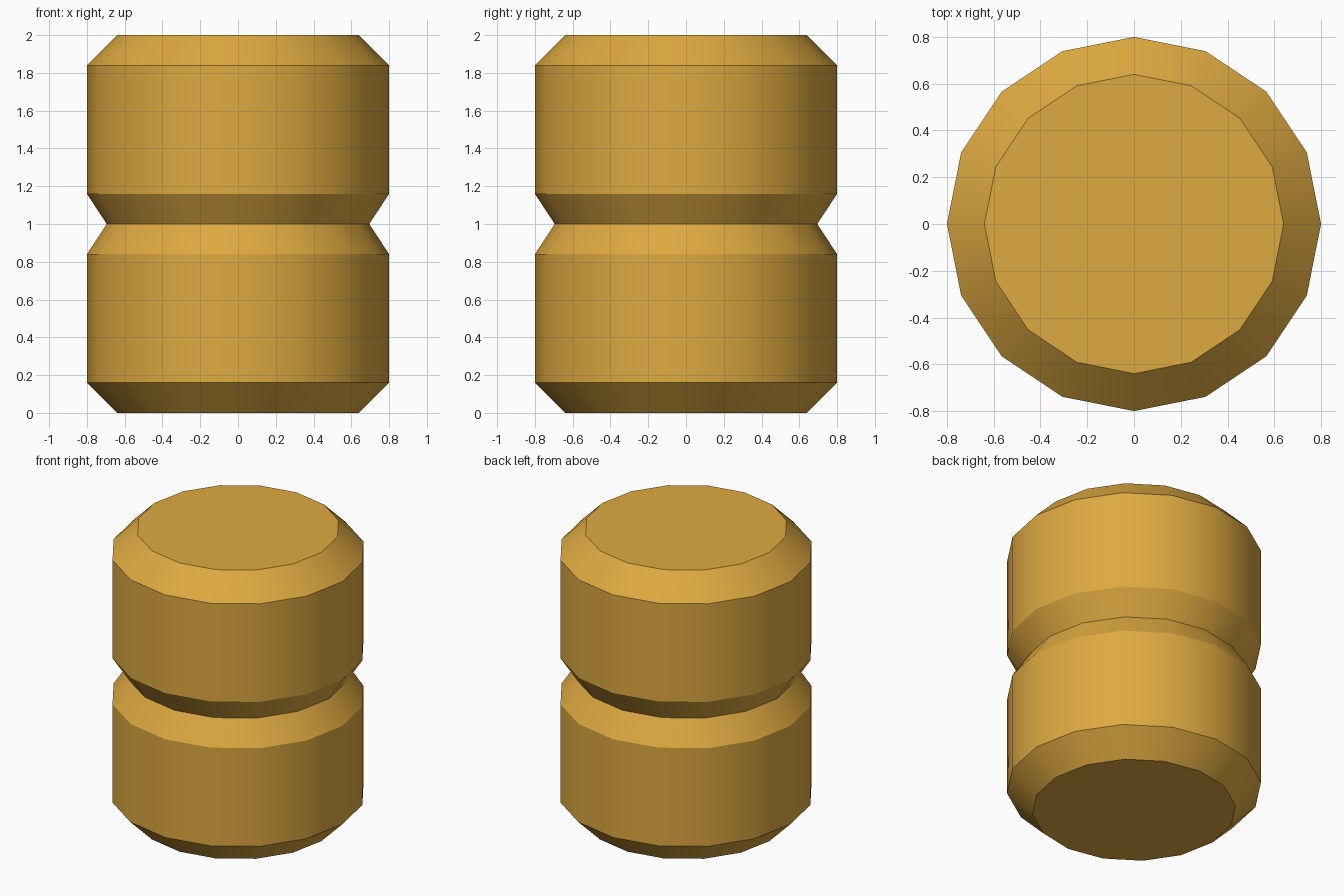
import bpy, bmesh, math

if "Cube" in bpy.data.objects:
    bpy.data.objects.remove(bpy.data.objects["Cube"])

SIDES = 16
# (radius, height) from bottom to top: two chamfered drums with a groove between
PROFILE = [(0.64, 0.0), (0.8, 0.16), (0.8, 0.84), (0.695, 1.0),
           (0.8, 1.16), (0.8, 1.84), (0.64, 2.0)]

gold = bpy.data.materials.new("warm gold")
gold.diffuse_color = (0.73, 0.40, 0.052, 1)
gold.use_nodes = True
gold.node_tree.nodes["Principled BSDF"].inputs["Base Color"].default_value = gold.diffuse_color

# Turned body
bm = bmesh.new()
rings = [[bm.verts.new((r * math.cos(2 * math.pi * i / SIDES),
                        r * math.sin(2 * math.pi * i / SIDES), z))
          for i in range(SIDES)] for r, z in PROFILE]
for low, high in zip(rings, rings[1:]):
    for i in range(SIDES):
        j = (i + 1) % SIDES
        bm.faces.new((low[i], low[j], high[j], high[i]))

# End caps
bm.faces.new(rings[0][::-1])
bm.faces.new(rings[-1])

mesh = bpy.data.meshes.new("double_drum")
bm.to_mesh(mesh)
bm.free()
mesh.materials.append(gold)
drum = bpy.data.objects.new("double_drum", mesh)
bpy.context.collection.objects.link(drum)

# Smooth sides, crisp rims
bpy.context.view_layer.objects.active = drum
drum.select_set(True)
bpy.ops.object.shade_smooth_by_angle(angle=math.radians(30))
